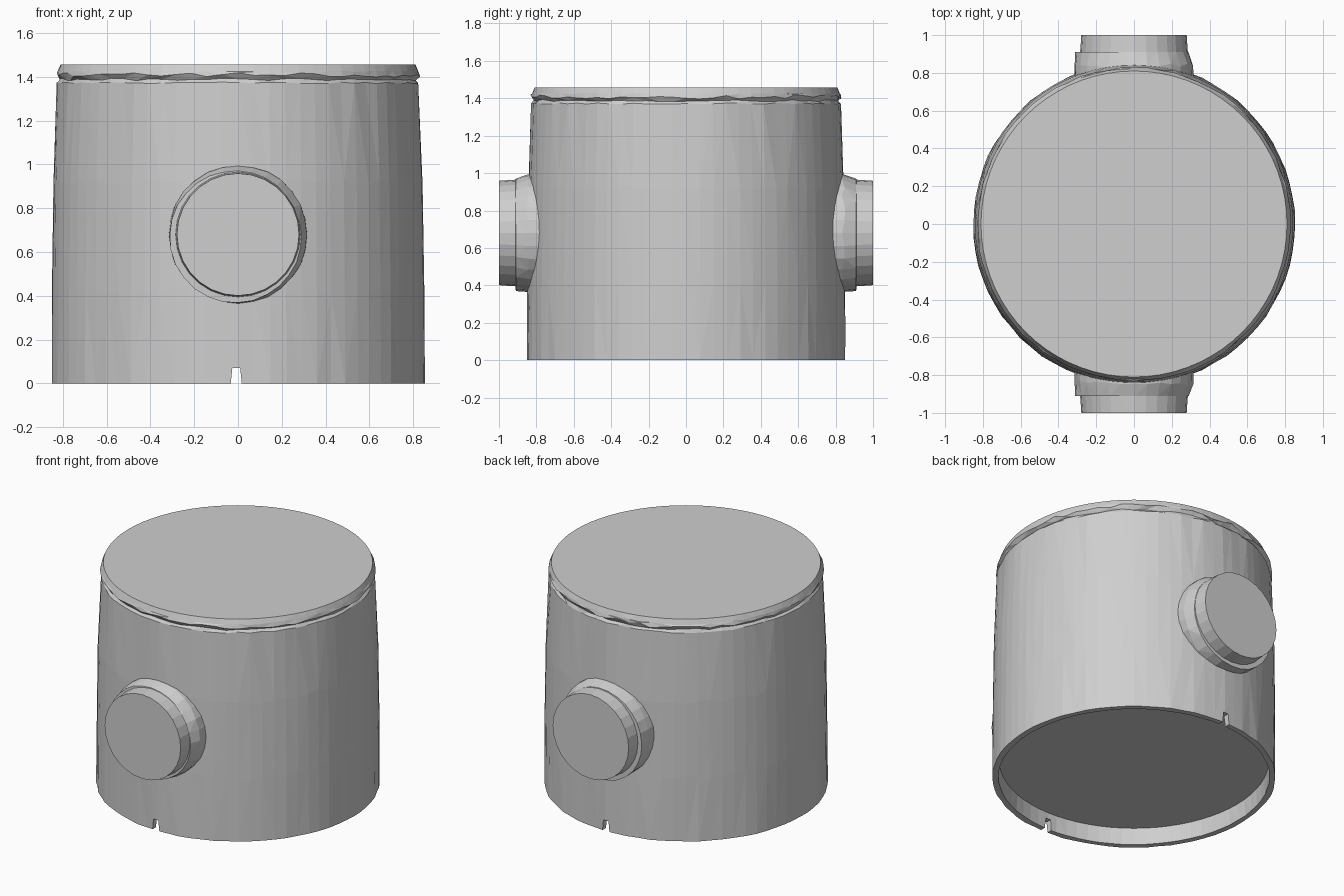
import bpy, bmesh, math, random
from mathutils import Matrix

random.seed(4)
if "Cube" in bpy.data.objects:
    bpy.data.objects.remove(bpy.data.objects["Cube"], do_unlink=True)

GREY = (0.62, 0.62, 0.62, 1.0)
mat = bpy.data.materials.new("light_grey")
mat.use_nodes = True
mat.diffuse_color = GREY
mat.node_tree.nodes["Principled BSDF"].inputs["Base Color"].default_value = GREY


def finish(name, bm):
    bmesh.ops.recalc_face_normals(bm, faces=bm.faces)
    mesh = bpy.data.meshes.new(name)
    bm.to_mesh(mesh)
    bm.free()
    mesh.materials.append(mat)
    obj = bpy.data.objects.new(name, mesh)
    bpy.context.collection.objects.link(obj)
    return obj


def lathe(name, rings, sides, matrix=Matrix()):
    """Closed flat-faced turned solid. Ring: height, radius (or rule), radius and height wobble."""
    bm = bmesh.new()
    loops = []
    for height, radius, wobble_r, wobble_h in rings:
        loop = []
        for i in range(sides):
            a = math.tau * i / sides
            r = radius(a) if callable(radius) else radius
            r += random.uniform(-wobble_r, wobble_r)
            h = height + random.uniform(-wobble_h, wobble_h)
            loop.append(bm.verts.new(matrix @ _point(r, a, h)))
        loops.append(loop)
    walls = []
    for low, high in zip(loops, loops[1:]):
        for i in range(sides):
            j = (i + 1) % sides
            walls.append(bm.faces.new((low[i], low[j], high[j], high[i])))
    bmesh.ops.triangulate(bm, faces=walls)
    bm.faces.new(loops[0][::-1])
    bm.faces.new(loops[-1])
    return finish(name, bm)


def _point(r, a, h):
    return Matrix.Translation((r * math.cos(a), r * math.sin(a), h)).translation


# Hollow-footed drum with a worn groove under its lid
drum = lathe("drum", [
    (0.11, 0.81, 0, 0),
    (0.0, 0.815, 0.002, 0),
    (0.0, 0.851, 0.004, 0),
    (0.42, 0.85, 0.001, 0.015),
    (0.92, 0.843, 0.001, 0.015),
    (1.372, 0.825, 0.004, 0.004),
    (1.388, 0.812, 0.004, 0.006),
    (1.408, 0.829, 0.004, 0.012),
    (1.425, 0.823, 0.001, 0.003),
    (1.457, 0.81, 0, 0),
], 72)

# Small tapered notches through the front and back of the foot
bm = bmesh.new()
bmesh.ops.create_cube(bm, size=1)
for v in bm.verts:
    half = 0.018 if v.co.z > 0 else 0.03
    v.co = (math.copysign(half, v.co.x) - 0.008, v.co.y * 2.2, 0.07 if v.co.z > 0 else -0.05)
cutter = finish("notch_cutter", bm)
cutter.hide_render = True
cut = drum.modifiers.new("notches", 'BOOLEAN')
cut.operation = 'DIFFERENCE'
cut.solver = 'EXACT'
cut.object = cutter
bpy.context.view_layer.objects.active = drum
bpy.ops.object.modifier_apply(modifier=cut.name)
bpy.data.objects.remove(cutter, do_unlink=True)

# Round pegs on the front and back, each with an uneven collar
for name, side in (("front_peg", 1), ("back_peg", -1)):
    def collar(a, side=side):
        return 0.301 - 0.011 * (math.cos(a) + side * math.sin(a))

    lathe(name, [
        (0.7, 0.318, 0, 0),
        (0.84, 0.315, 0.003, 0.012),
        (0.91, collar, 0.002, 0),
        (0.911, 0.285, 0, 0),
        (1.0, 0.279, 0, 0),
    ], 28, Matrix.Translation((0, 0, 0.68)) @ Matrix.Rotation(side * math.pi / 2, 4, 'X'))
